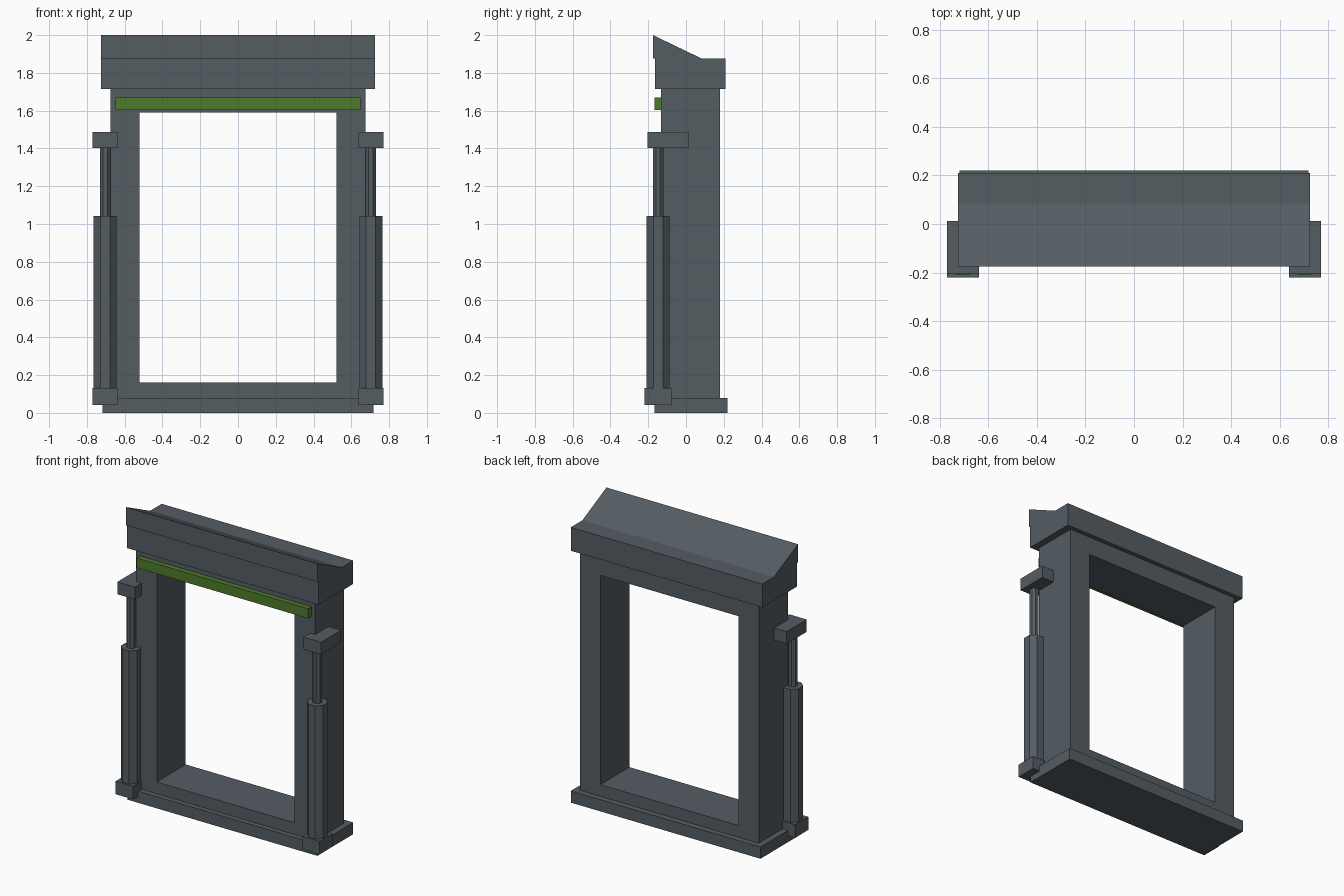
import bpy, bmesh, math
from mathutils import Matrix

if "Cube" in bpy.data.objects:
    bpy.data.objects.remove(bpy.data.objects["Cube"])


def material(name, rgb):
    m = bpy.data.materials.new(name)
    m.diffuse_color = (*rgb, 1)
    m.use_nodes = True
    m.node_tree.nodes["Principled BSDF"].inputs["Base Color"].default_value = m.diffuse_color
    return m


slate = material("slate_grey", (0.089, 0.109, 0.124))
green = material("green", (0.076, 0.195, 0.027))


def finish(name, bm, mat):
    bmesh.ops.recalc_face_normals(bm, faces=bm.faces)
    mesh = bpy.data.meshes.new(name)
    bm.to_mesh(mesh)
    bm.free()
    mesh.materials.append(mat)
    obj = bpy.data.objects.new(name, mesh)
    bpy.context.collection.objects.link(obj)
    return obj


def box(name, x, y, z, mat=slate):
    bm = bmesh.new()
    bmesh.ops.create_cube(bm, size=1)
    for v in bm.verts:
        v.co = [r[0] if c < 0 else r[1] for c, r in zip(v.co, (x, y, z))]
    return finish(name, bm, mat)


def prism(name, x, y, z0, z1, radius, sides=8):
    # Upright octagonal bar with flats facing the axes; radius is to the flats
    bm = bmesh.new()
    place = Matrix.Translation((x, y, (z0 + z1) / 2)) @ Matrix.Rotation(math.pi / sides, 4, "Z")
    r = radius / math.cos(math.pi / sides)
    bmesh.ops.create_cone(bm, cap_ends=True, segments=sides, radius1=r, radius2=r,
                          depth=z1 - z0, matrix=place)
    return finish(name, bm, slate)


# Rectangular door frame with a through opening
bm = bmesh.new()
rects = [(0.676, 0.04, 1.76), (0.521, 0.16, 1.59)]
rings = []
for y in (-0.133, 0.18):
    for hx, z0, z1 in rects:
        rings.append([bm.verts.new((x, y, z)) for x, z in
                      ((-hx, z0), (hx, z0), (hx, z1), (-hx, z1))])
front_out, front_in, back_out, back_in = rings
for a, b in ((front_out, front_in), (front_in, back_in),
             (back_in, back_out), (back_out, front_out)):
    for i in range(4):
        j = (i + 1) % 4
        bm.faces.new((a[i], a[j], b[j], b[i]))
finish("door_frame", bm, slate)

# Base sill and top lintel
box("base_sill", (-0.717, 0.717), (-0.168, 0.22), (0, 0.08))
box("lintel", (-0.724, 0.724), (-0.163, 0.21), (1.715, 1.875))

# Wedge crest sloping down towards the back
bm = bmesh.new()
face = bm.faces.new([bm.verts.new((-0.724, y, z)) for y, z in
                     ((-0.175, 1.875), (0.085, 1.875), (-0.175, 2.0))])
ext = bmesh.ops.extrude_face_region(bm, geom=[face])
bmesh.ops.translate(bm, vec=(1.448, 0, 0),
                    verts=[g for g in ext["geom"] if isinstance(g, bmesh.types.BMVert)])
finish("wedge_crest", bm, slate)

# Green strip above the opening
box("green_strip", (-0.648, 0.648), (-0.168, -0.131), (1.603, 1.67), green)

# Piston on each side: brackets, cylinder and rod
for side, s in (("left", -1), ("right", 1)):
    x = sorted((s * 0.638, s * 0.77))
    box(side + "_lower_bracket", x, (-0.22, -0.078), (0.043, 0.133))
    box(side + "_upper_bracket", x, (-0.203, 0.013), (1.403, 1.487))
    prism(side + "_piston_cylinder", s * 0.703, -0.148, 0.1, 1.042, 0.061)
    prism(side + "_piston_rod", s * 0.703, -0.148, 1.0, 1.43, 0.028)
